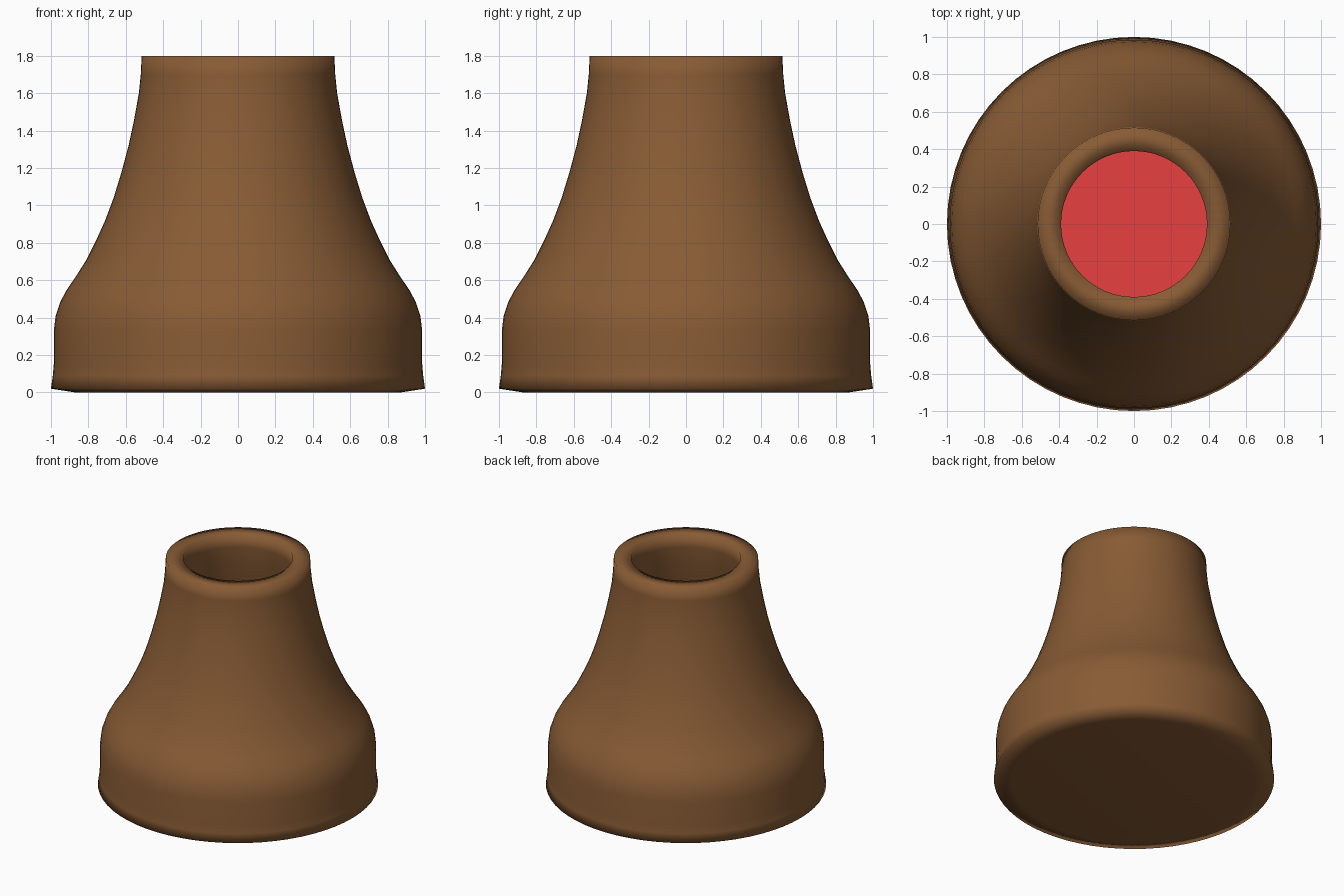
import bpy, bmesh, math

if "Cube" in bpy.data.objects:
    bpy.data.objects.remove(bpy.data.objects["Cube"])

SIDES = 64

def material(name, rgb):
    m = bpy.data.materials.new(name)
    m.diffuse_color = (*rgb, 1)
    m.use_nodes = True
    m.node_tree.nodes["Principled BSDF"].inputs["Base Color"].default_value = m.diffuse_color
    return m

def lathe(name, profile, mat):
    """Spin an (r, z) profile around z; smooth shaded all over."""
    bm = bmesh.new()
    verts = [bm.verts.new((r, 0, z)) for r, z in profile]
    edges = [bm.edges.new(p) for p in zip(verts, verts[1:])]
    bmesh.ops.spin(bm, geom=verts + edges, cent=(0, 0, 0), axis=(0, 0, 1),
                   angle=2 * math.pi, steps=SIDES)
    bmesh.ops.remove_doubles(bm, verts=bm.verts, dist=1e-4)
    bmesh.ops.recalc_face_normals(bm, faces=bm.faces)
    for f in bm.faces:
        f.smooth = True
    me = bpy.data.meshes.new(name)
    bm.to_mesh(me)
    bm.free()
    me.materials.append(mat)
    ob = bpy.data.objects.new(name, me)
    bpy.context.collection.objects.link(ob)
    return ob

clay = material("clay", (0.245, 0.105, 0.035))
red = material("red_liquid", (0.8, 0.05, 0.05))

# Pot: underside, outer wall, rim, then inner wall down to the floor
outer = [(0, 0), (0.87, 0), (1.0, 0.02), (0.99, 0.09), (0.985, 0.15),
         (0.985, 0.33), (0.975, 0.41), (0.95, 0.485), (0.915, 0.55), (0.87, 0.615),
         (0.81, 0.71), (0.76, 0.81), (0.71, 0.92), (0.665, 1.04), (0.625, 1.17),
         (0.585, 1.32), (0.555, 1.46), (0.53, 1.6), (0.52, 1.7), (0.515, 1.8)]
inner = [(0.39, 1.8), (0.39, 1.7), (0.405, 1.58), (0.45, 1.36), (0.51, 1.13),
         (0.59, 0.9), (0.69, 0.69), (0.79, 0.53), (0.85, 0.4), (0.86, 0.3),
         (0.86, 0.15), (0, 0.13)]
lathe("pot", outer + inner, clay)

# Liquid surface inside the pot
bpy.ops.mesh.primitive_circle_add(vertices=SIDES, radius=0.6, fill_type='NGON',
                                  location=(0, 0, 0.9))
liquid = bpy.context.object
liquid.name = "liquid"
liquid.data.materials.append(red)
